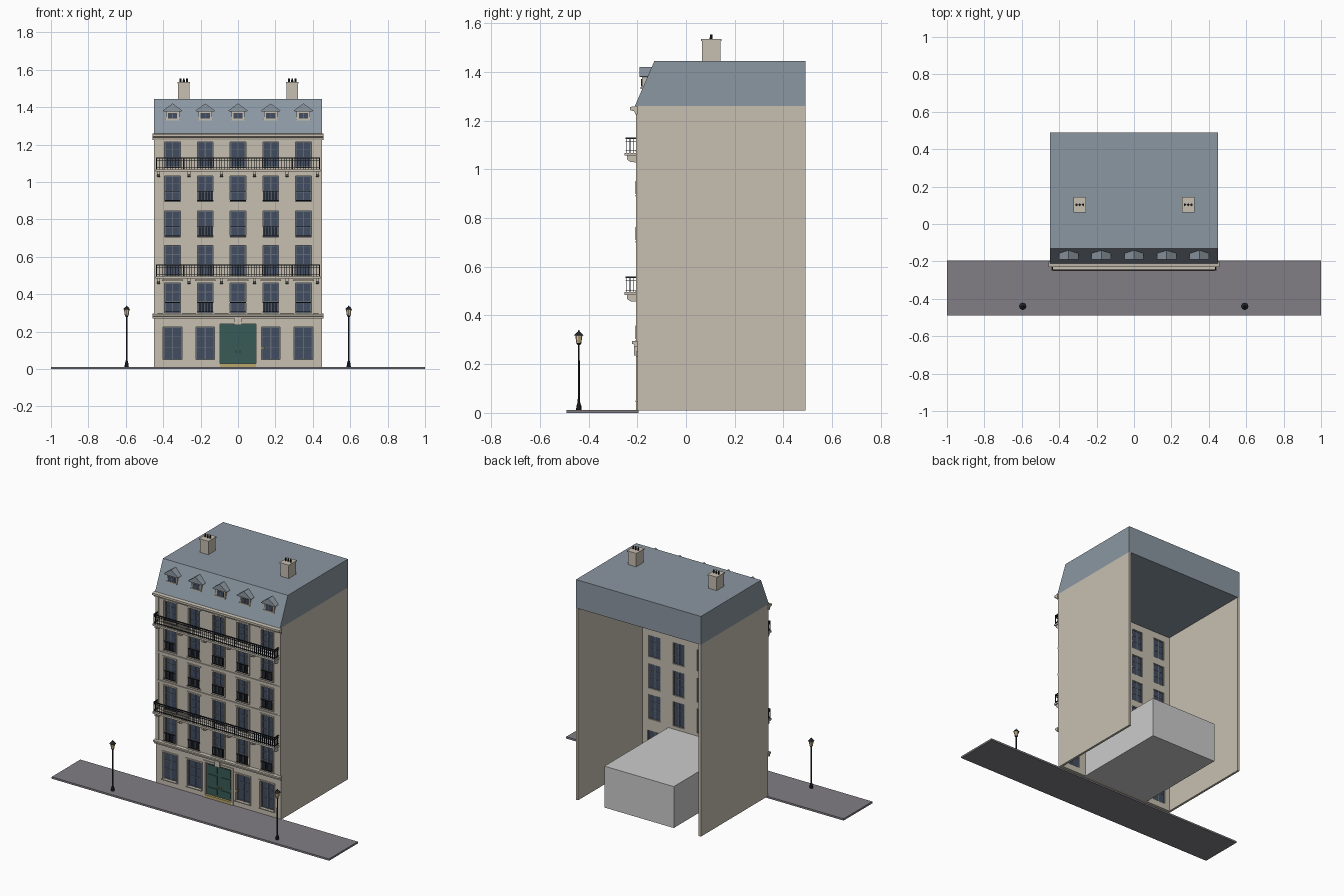
import bpy, bmesh, math
from mathutils import Matrix, Vector

if "Cube" in bpy.data.objects:
    bpy.data.objects.remove(bpy.data.objects["Cube"])


def material(name, rgb):
    m = bpy.data.materials.new(name)
    m.diffuse_color = (*rgb, 1)
    m.use_nodes = True
    m.node_tree.nodes["Principled BSDF"].inputs["Base Color"].default_value = m.diffuse_color
    return m


STONE = material("stone", (0.57, 0.52, 0.44))
ZINC = material("zinc", (0.26, 0.31, 0.36))
GLASS = material("glass", (0.055, 0.075, 0.12))
FRAME = material("window_frame", (0.13, 0.15, 0.18))
IRON = material("iron", (0.015, 0.017, 0.02))
GREEN = material("door_green", (0.04, 0.105, 0.095))
BRASS = material("brass", (0.5, 0.38, 0.15))
PAVING = material("paving", (0.22, 0.21, 0.23))
LAMP = material("lamp_glass", (0.8, 0.62, 0.36))


def finish(name, bm, mat):
    bmesh.ops.recalc_face_normals(bm, faces=bm.faces)
    me = bpy.data.meshes.new(name)
    bm.to_mesh(me)
    bm.free()
    ob = bpy.data.objects.new(name, me)
    bpy.context.collection.objects.link(ob)
    if mat:
        me.materials.append(mat)
    return ob


def boxes(name, items, mat):
    """Each item is (x0, x1, y0, y1, z0, z1)."""
    bm = bmesh.new()
    for x0, x1, y0, y1, z0, z1 in items:
        m = Matrix.Translation(((x0 + x1) / 2, (y0 + y1) / 2, (z0 + z1) / 2))
        bmesh.ops.create_cube(bm, size=1, matrix=m @ Matrix.Diagonal((x1 - x0, y1 - y0, z1 - z0, 1)))
    return finish(name, bm, mat)


def prism(bm, profile, move):
    """Extrude a closed 3D profile by a vector."""
    f = bm.faces.new([bm.verts.new(p) for p in profile])
    r = bmesh.ops.extrude_face_region(bm, geom=[f], use_keep_orig=True)
    bmesh.ops.translate(bm, vec=move, verts=[v for v in r["geom"] if isinstance(v, bmesh.types.BMVert)])


def along_x(name, yz, hx, mat):
    bm = bmesh.new()
    prism(bm, [(-hx, y, z) for y, z in yz], Vector((2 * hx, 0, 0)))
    return finish(name, bm, mat)


def cones(name, items, mat, sides=8):
    """Each item is (x, y, z0, z1, r0, r1)."""
    bm = bmesh.new()
    for x, y, z0, z1, r0, r1 in items:
        bmesh.ops.create_cone(bm, cap_ends=True, segments=sides, radius1=r0, radius2=r1, depth=z1 - z0,
                              matrix=Matrix.Translation((x, y, (z0 + z1) / 2)))
    return finish(name, bm, mat)


F = -0.20                                   # facade plane
W = 0.042                                   # half window width
COLS = [-0.35, -0.175, 0, 0.175, 0.35]
ROWS = [(0.30, 0.46), (0.50, 0.66), (0.705, 0.845), (0.895, 1.032), (1.08, 1.215)]
GROUND = (0.05, 0.225)
openings = [(x - 0.05, x + 0.05, *GROUND) for x in COLS if x]
openings += [(x - W, x + W, *r) for r in ROWS for x in COLS]
door = (-0.095, 0.095, 0.012, 0.24)

# Pavement and party walls
boxes("pavement", [(-1, 1, -0.49, -0.195, 0, 0.012)], PAVING)
boxes("party_walls", [(-0.45, -0.435, F, 0.49, 0.01, 1.26), (0.435, 0.45, F, 0.49, 0.01, 1.26)], STONE)

# Facade: grid of cells with the openings left out, then thickened
holes = openings + [door]
xs = sorted({-0.435, 0.435} | {round(v, 4) for h in holes for v in h[:2]})
zs = sorted({0.01, 1.26} | {round(v, 4) for h in holes for v in h[2:]})
bm = bmesh.new()
for xa, xb in zip(xs, xs[1:]):
    for za, zb in zip(zs, zs[1:]):
        cx, cz = (xa + xb) / 2, (za + zb) / 2
        if not any(h[0] < cx < h[1] and h[2] < cz < h[3] for h in holes):
            bm.faces.new([bm.verts.new(p) for p in ((xa, F, za), (xb, F, za), (xb, F, zb), (xa, F, zb))])
bmesh.ops.remove_doubles(bm, verts=bm.verts, dist=1e-5)
bmesh.ops.dissolve_limit(bm, angle_limit=0.01, verts=bm.verts, edges=bm.edges)
r = bmesh.ops.extrude_face_region(bm, geom=bm.faces[:], use_keep_orig=True)
bmesh.ops.translate(bm, vec=(0, 0.025, 0), verts=[v for v in r["geom"] if isinstance(v, bmesh.types.BMVert)])
finish("facade_wall", bm, STONE)

# Windows: panes, bars, stone surrounds
panes, bars, trim = [], [], []
for x0, x1, z0, z1 in openings:
    xc, h = (x0 + x1) / 2, z1 - z0
    panes.append((x0, x1, -0.187, -0.182, z0, z1))
    for x, w in ((x0 + 0.003, 0.003), (xc, 0.003), (x1 - 0.003, 0.003)):
        bars.append((x - w, x + w, -0.191, -0.179, z0, z1))
    for z in (z0 + 0.003, z0 + h * 0.38, z0 + h * 0.7, z1 - 0.003):
        bars.append((x0, x1, -0.19, -0.18, z - 0.002, z + 0.002))
    t = 0.008
    trim += [(x0 - t, x0, F - 0.005, F, z0, z1), (x1, x1 + t, F - 0.005, F, z0, z1),
             (x0 - t, x1 + t, F - 0.006, F, z1, z1 + t), (x0 - t, x1 + t, F - 0.008, F, z0 - 0.006, z0)]
boxes("window_panes", panes, GLASS)
boxes("window_bars", bars, FRAME)
boxes("window_surrounds", trim, STONE)
boxes("window_hoods", [(x - 0.055, x + 0.055, F - 0.014, F, 0.47, 0.478) for x in COLS], STONE)

# Window guards on the floors without a balcony
guards = []
for x in COLS:
    for z0, _ in (ROWS[0], ROWS[2], ROWS[3]):
        for z in (z0 + 0.006, z0 + 0.056):
            guards.append((x - 0.043, x + 0.043, F - 0.008, F - 0.003, z - 0.002, z + 0.002))
        for i in range(11):
            b = x - 0.04 + i * 0.008
            guards.append((b - 0.001, b + 0.001, F - 0.007, F - 0.004, z0 + 0.004, z0 + 0.056))
boxes("window_guards", guards, IRON)

# Door, leaves, handles, threshold, keystone, plaque
boxes("door_leaves", [(-0.095, -0.001, -0.19, -0.18, 0.03, 0.24), (0.001, 0.095, -0.19, -0.18, 0.03, 0.24)], GREEN)
boxes("door_panels", [(s * 0.048 - 0.033, s * 0.048 + 0.033, -0.194, -0.188, a, b)
                      for s in (-1, 1) for a, b in ((0.045, 0.08), (0.105, 0.165), (0.18, 0.228))], GREEN)
boxes("door_handles", [(s * 0.011 - 0.003, s * 0.011 + 0.003, -0.2, -0.188, 0.086, 0.098) for s in (-1, 1)], BRASS)
boxes("door_threshold", [(-0.095, 0.095, -0.205, -0.175, 0.01, 0.03)], BRASS)
boxes("wall_plaque", [(0.122, 0.142, F - 0.006, F, 0.108, 0.119)], BRASS)
boxes("door_surround", [(-0.107, -0.095, F - 0.006, F, 0.012, 0.252), (0.095, 0.107, F - 0.006, F, 0.012, 0.252),
                        (-0.095, 0.095, F - 0.006, F, 0.24, 0.252), (-0.018, 0.018, F - 0.014, F, 0.236, 0.275)], STONE)

# Cornices, string courses and corner strips
along_x("lower_cornice", [(F, 0.27), (-0.21, 0.27), (-0.212, 0.28), (-0.222, 0.284), (-0.222, 0.294), (F, 0.296)], 0.458, STONE)
along_x("upper_cornice", [(F, 1.225), (-0.208, 1.225), (-0.212, 1.238), (-0.23, 1.243), (-0.23, 1.256), (F, 1.26)], 0.458, STONE)
boxes("string_courses", [(-0.45, 0.45, F - 0.006, F, z, z + 0.012) for z in (0.675, 0.865)], STONE)
boxes("corner_strips", [(s * 0.44 - 0.01, s * 0.44 + 0.01, F - 0.005, F, 0.29, 1.23) for s in (-1, 1)], STONE)

# Two long balconies with brackets and iron railings
for label, z in (("lower", 0.484), ("upper", 1.056)):
    boxes(label + "_balcony_slab", [(-0.44, 0.44, -0.252, F, z, z + 0.012)], STONE)
    bm = bmesh.new()
    for x in (-0.425, -0.2625, -0.0875, 0.0875, 0.2625, 0.425):
        prism(bm, [(x - 0.008, y, q) for y, q in ((F, z), (-0.242, z), (-0.242, z - 0.016), (-0.228, z - 0.026), (F, z - 0.028))],
              Vector((0.016, 0, 0)))
    finish(label + "_balcony_brackets", bm, STONE)
    rail, y = [], -0.245
    for a, t in ((z + 0.02, 0.0015), (z + 0.06, 0.001), (z + 0.072, 0.003)):
        rail.append((-0.437, 0.437, y - 0.003, y + 0.003, a - t, a + t))
        rail += [(s * 0.435 - 0.003, s * 0.435 + 0.003, y, F, a - t, a + t) for s in (-1, 1)]
    n = 60
    for i in range(n + 1):
        x, w = -0.435 + 0.87 * i / n, 0.003 if i % 10 == 0 else 0.0013
        rail.append((x - w, x + w, y - 0.0015, y + 0.0015, z + 0.012, z + 0.072))
    for s in (-1, 1):
        for q in (-0.23, -0.215):
            rail.append((s * 0.435 - 0.0013, s * 0.435 + 0.0013, q - 0.0013, q + 0.0013, z + 0.012, z + 0.072))
    boxes(label + "_balcony_railing", rail, IRON)

# Mansard roof and dormers
along_x("mansard_roof", [(-0.21, 1.26), (-0.13, 1.445), (0.49, 1.445), (0.49, 1.26)], 0.45, ZINC)
bm = bmesh.new()
for x in COLS:
    prism(bm, [(x + a, -0.19, z) for a, z in ((-0.052, 1.382), (0, 1.42), (0.052, 1.382), (0.048, 1.378), (-0.048, 1.378))],
          Vector((0, 0.06, 0)))
finish("dormer_roofs", bm, ZINC)
boxes("dormer_bodies", [b for x in COLS for b in ((x - 0.036, x + 0.036, -0.18, -0.14, 1.335, 1.38),
                                                  (x - 0.038, x + 0.038, -0.186, -0.15, 1.33, 1.338))], STONE)
boxes("dormer_panes", [(x - 0.025, x + 0.025, -0.183, -0.178, 1.339, 1.37) for x in COLS], GLASS)
boxes("dormer_bars", [(x - 0.002, x + 0.002, -0.185, -0.18, 1.339, 1.37) for x in COLS], FRAME)

# Chimneys and pots
boxes("chimneys", [b for s in (-0.29, 0.29) for b in ((s - 0.03, s + 0.03, 0.065, 0.141, 1.44, 1.535),
                                                      (s - 0.034, s + 0.034, 0.061, 0.145, 1.527, 1.535))], STONE)
cones("chimney_pots", [(s + d, 0.103, 1.53, 1.553, 0.006, 0.005) for s in (-0.29, 0.29) for d in (-0.018, 0, 0.018)], IRON)

# Entrance hall volume behind the door
boxes("entrance_hall", [(-0.25, 0.25, -0.175, 0.483, 0.01, 0.28)], None)

# Street lamps
for side, x in (("left", -0.595), ("right", 0.592)):
    y = -0.44
    cones(side + "_lamp_post", [(x, y, 0.012, 0.03, 0.011, 0.01), (x, y, 0.03, 0.045, 0.009, 0.005),
                                (x, y, 0.04, 0.285, 0.0045, 0.0035), (x, y, 0.278, 0.286, 0.005, 0.01)], IRON)
    cones(side + "_lamp_lantern", [(x, y, 0.286, 0.32, 0.01, 0.015)], LAMP)
    cones(side + "_lamp_cap", [(x, y, 0.318, 0.333, 0.02, 0.006), (x, y, 0.333, 0.34, 0.004, 0.002)], IRON)
